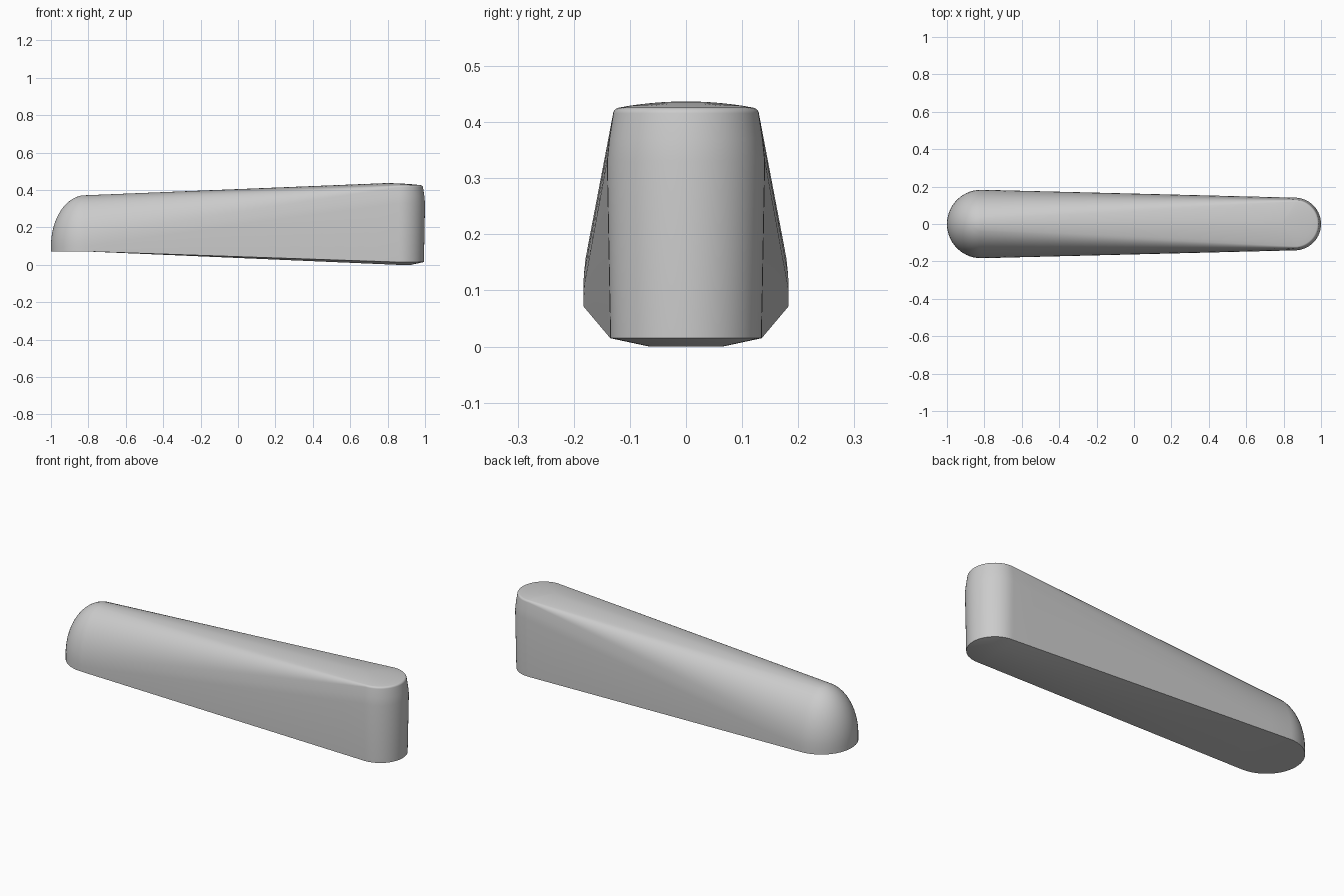
import bpy, bmesh
from math import sin, cos, pi, radians

cube = bpy.data.objects.get("Cube")
if cube:
    bpy.data.objects.remove(cube, do_unlink=True)

ARC, SIDE = 28, 14            # divisions of each round end and each long side
LEFT_X, RIGHT_X = -0.817, 0.859


def ring_pairs():
    """Profile levels: (radius, height) at the domed end and at the square end."""
    rows = [((0, 0.072), (0, 0)),
            ((0.09, 0.072), (0.065, 0)),
            ((0.183, 0.072), (0.135, 0.015)),
            ((0.183, 0.1), (0.141, 0.33))]

    def dome(deg):
        a = radians(deg)
        return 0.183 * cos(a), 0.1 + 0.272 * sin(a)

    # Leaning upper wall
    rows.append((dome(6), (0.137, 0.37)))
    # Tight rounded edge at the square end against the wide dome
    for i in range(11):
        u = i / 10
        n = radians(8 + 74 * u)
        rows.append((dome(12 + 66 * u), (0.118 + 0.012 * cos(n), 0.414 + 0.012 * sin(n))))
    # Gently crowned top
    for i in range(1, 7):
        u = i / 6
        rows.append((dome(78 + 12 * u), (0.12 * (1 - u), 0.426 + 0.011 * (1 - (1 - u) ** 2))))
    return rows


def outline(left, right):
    """Stadium ring with a different radius and height at each end."""
    (rl, zl), (rr, zr) = left, right
    xr = RIGHT_X - (0.07 * (1 - rr / 0.118) if zr > 0.42 and rr < 0.118 else 0)
    arc_l = [(LEFT_X - rl * sin(pi * i / ARC), rl * cos(pi * i / ARC), zl) for i in range(ARC + 1)]
    arc_r = [(xr + rr * sin(pi * i / ARC), -rr * cos(pi * i / ARC), zr) for i in range(ARC + 1)]

    def between(a, b):
        return [tuple(p + (q - p) * k / SIDE for p, q in zip(a, b)) for k in range(1, SIDE)]

    return arc_l + between(arc_l[-1], arc_r[0]) + arc_r + between(arc_r[-1], arc_l[0])


# Loft the levels into one closed body
bm = bmesh.new()
rings = [[bm.verts.new(p) for p in outline(*pair)] for pair in ring_pairs()]
for low, high in zip(rings, rings[1:]):
    n = len(low)
    for i in range(n):
        j = (i + 1) % n
        bm.faces.new((low[i], low[j], high[j], high[i]))
bmesh.ops.remove_doubles(bm, verts=bm.verts, dist=0.0001)
bmesh.ops.recalc_face_normals(bm, faces=bm.faces)
mesh = bpy.data.meshes.new("tapered_handle")
bm.to_mesh(mesh)
bm.free()

handle = bpy.data.objects.new("tapered_handle", mesh)
bpy.context.collection.objects.link(handle)

# Plain grey finish
grey = bpy.data.materials.new("plain_grey")
grey.use_nodes = True
colour = (0.6, 0.6, 0.6, 1)
grey.diffuse_color = colour
grey.node_tree.nodes["Principled BSDF"].inputs["Base Color"].default_value = colour
mesh.materials.append(grey)

bpy.ops.object.select_all(action="DESELECT")
handle.select_set(True)
bpy.context.view_layer.objects.active = handle
bpy.ops.object.shade_smooth_by_angle(angle=radians(35))
